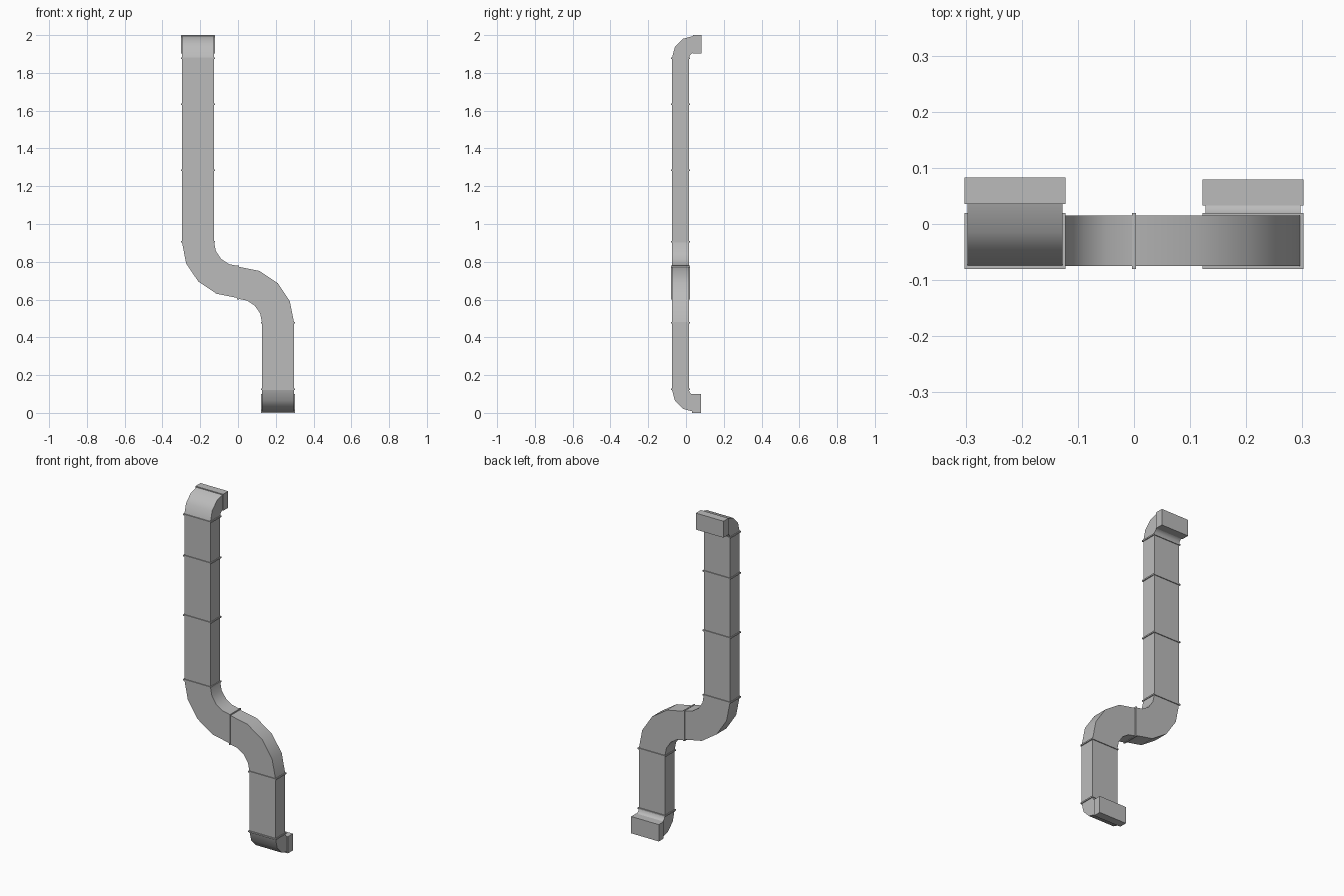
import bpy, bmesh, math
from mathutils import Vector

cube = bpy.data.objects.get("Cube")
if cube:
    bpy.data.objects.remove(cube, do_unlink=True)

metal = bpy.data.materials.new("galvanised_grey")
metal.use_nodes = True
GREY = (0.5, 0.5, 0.5, 1)
metal.diffuse_color = GREY
metal.node_tree.nodes["Principled BSDF"].inputs["Base Color"].default_value = GREY

# Duct section: wide in x, shallow in y
HALF, FRONT, BACK = 0.085, -0.075, 0.015
MID = (FRONT + BACK) / 2
LIP = 0.005
UPPER_X, LOWER_X = -0.212, 0.212
BEND_TOP, BEND_LOW = 0.905, 0.477
TOP_Z, LOW_Z = 1.877, 0.125


def finish(name, bm, smooth=False):
    bmesh.ops.recalc_face_normals(bm, faces=bm.faces)
    mesh = bpy.data.meshes.new(name)
    bm.to_mesh(mesh)
    bm.free()
    mesh.materials.append(metal)
    obj = bpy.data.objects.new(name, mesh)
    bpy.context.collection.objects.link(obj)
    if smooth:
        bpy.ops.object.select_all(action='DESELECT')
        obj.select_set(True)
        bpy.context.view_layer.objects.active = obj
        bpy.ops.object.shade_smooth_by_angle(angle=math.radians(40))


def box(name, lo, hi):
    lo, hi = Vector(lo), Vector(hi)
    bm = bmesh.new()
    bmesh.ops.create_cube(bm, size=1)
    for v in bm.verts:
        v.co = (lo + hi) / 2 + v.co * (hi - lo)
    finish(name, bm)


def elbow(name, place, r_in, r_out, start, end, steps, lo, hi):
    """Rectangular quarter bend; place(u, w, d) maps arc plane and depth to 3D."""
    bm = bmesh.new()
    rings = []
    for i in range(steps + 1):
        a = math.radians(start + (end - start) * i / steps)
        corners = [(r_in, lo), (r_out, lo), (r_out, hi), (r_in, hi)]
        rings.append([bm.verts.new(place(r * math.cos(a), r * math.sin(a), d))
                      for r, d in corners])
    for a, b in zip(rings, rings[1:]):
        for k in range(4):
            j = (k + 1) % 4
            bm.faces.new((a[k], a[j], b[j], b[k]))
    bm.faces.new(rings[0])
    bm.faces.new(rings[-1])
    finish(name, bm, True)


def straight(name, x, z0, z1):
    box(name, (x - HALF, FRONT, z0), (x + HALF, BACK, z1))


def flange(name, x, z):
    box(name, (x - HALF - LIP, FRONT - LIP, z - 0.004),
        (x + HALF + LIP, BACK + LIP, z + 0.004))


# Straight runs
straight("upper_duct", UPPER_X, BEND_TOP, TOP_Z)
straight("lower_duct", LOWER_X, LOW_Z, BEND_LOW)

# S-bend from two quarter elbows meeting at x = 0
R_IN, R_OUT = LOWER_X - HALF, LOWER_X + HALF
elbow("upper_side_bend", lambda u, w, d: (u, d, BEND_TOP + w),
      R_IN, R_OUT, 180, 270, 4, FRONT, BACK)
elbow("lower_side_bend", lambda u, w, d: (u, d, BEND_LOW + w),
      R_IN, R_OUT, 0, 90, 4, FRONT, BACK)

# Bends turning to the back at both ends
TURN_Y = 0.045
r_small, r_big = TURN_Y - BACK, TURN_Y - FRONT
elbow("top_bend", lambda u, w, d: (d, TURN_Y + u, TOP_Z + w),
      r_small, r_big, 180, 90, 3, UPPER_X - HALF, UPPER_X + HALF)
elbow("bottom_bend", lambda u, w, d: (d, TURN_Y + u, LOW_Z + w),
      r_small, r_big, 180, 270, 3, LOWER_X - HALF, LOWER_X + HALF)

# Joint flanges
for i, z in enumerate((BEND_TOP, 1.285, 1.635, TOP_Z)):
    flange("upper_flange_%d" % (i + 1), UPPER_X, z)
for i, z in enumerate((LOW_Z, BEND_LOW)):
    flange("lower_flange_%d" % (i + 1), LOWER_X, z)
mid_z = (BEND_TOP + BEND_LOW) / 2
box("middle_flange", (-0.004, FRONT - LIP, mid_z - HALF - LIP),
    (0.004, BACK + LIP, mid_z + HALF + LIP))

# Wall connectors
box("top_connector", (UPPER_X - 0.09, 0.036, 1.903), (UPPER_X + 0.09, 0.083, 2.0))
box("bottom_connector", (LOWER_X - 0.09, 0.033, 0.0), (LOWER_X + 0.09, 0.079, 0.099))
